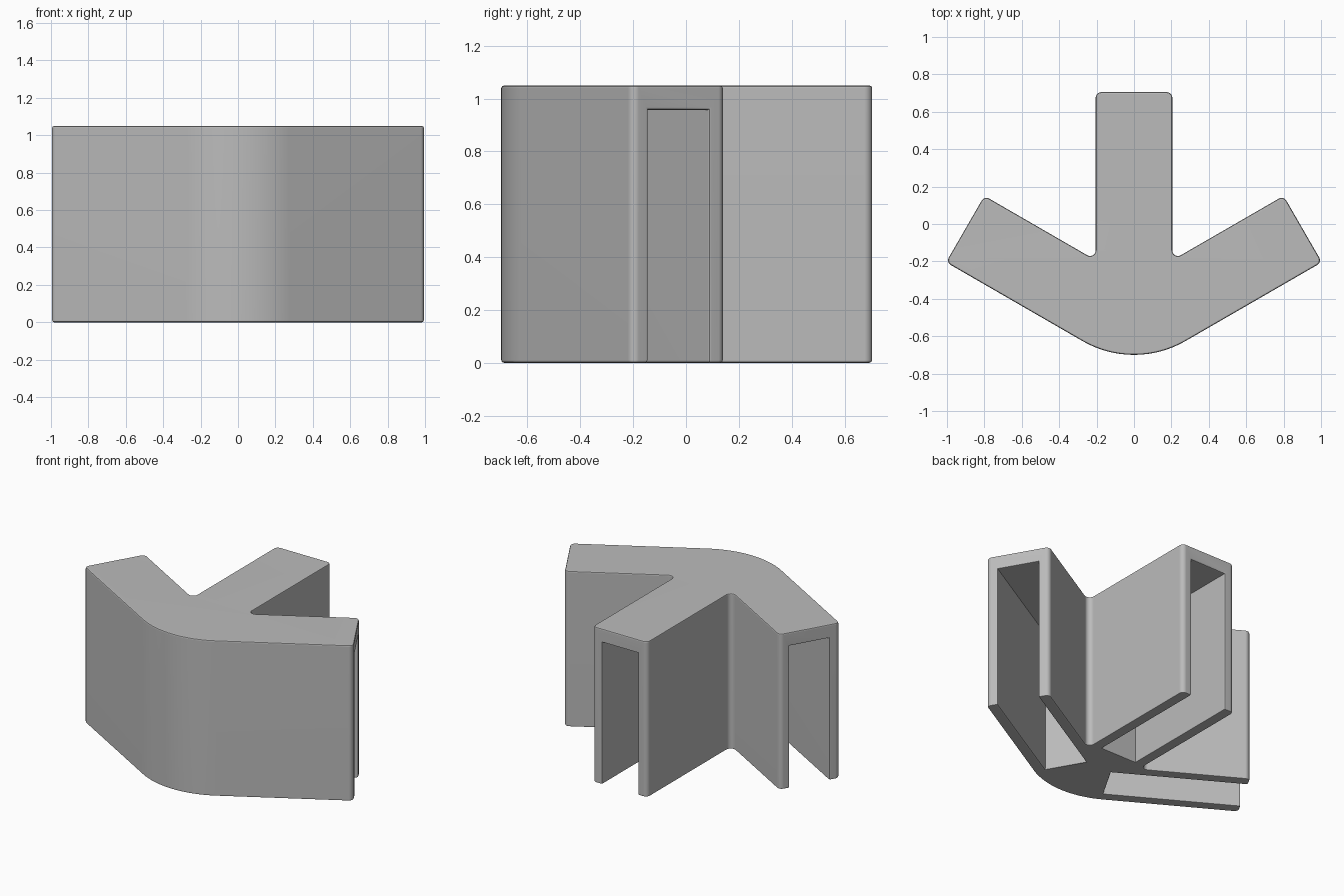
import bpy, bmesh, math
from mathutils import Vector, Matrix

HUB = Vector((0, -0.548))      # point where the three arm axes meet
HALF = 0.205                   # half width of an arm
SLOT = 0.132                   # half width of a slot
HEIGHT, SLOT_TOP = 1.05, 0.957
SIDE_LEN, BACK_LEN, SLOT_LEN = 1.042, 1.253, 0.85
CORNER_R, FRONT_R, EDGE = 0.03, 0.55, 0.011

if "Cube" in bpy.data.objects:
    bpy.data.objects.remove(bpy.data.objects["Cube"], do_unlink=True)

grey = bpy.data.materials.new("plain grey")
grey.use_nodes = True
colour = (0.5, 0.5, 0.5, 1)
grey.diffuse_color = colour
grey.node_tree.nodes["Principled BSDF"].inputs["Base Color"].default_value = colour


def fillet(a, corner, b, radius, steps):
    """Points of a round between the edges corner-a and corner-b."""
    u, v = (a - corner).normalized(), (b - corner).normalized()
    half = u.angle(v) / 2
    centre = corner + (u + v).normalized() * radius / math.sin(half)
    reach = radius / math.tan(half)
    start, end = corner + u * reach - centre, corner + v * reach - centre
    sweep = start.angle_signed(end)
    return [centre + Matrix.Rotation(-sweep * i / steps, 2) @ start
            for i in range(steps + 1)]


def prism(name, outline, z0, z1):
    bm = bmesh.new()
    base = bm.faces.new([bm.verts.new((p.x, p.y, z0)) for p in outline])
    top = bmesh.ops.extrude_face_region(bm, geom=[base])["geom"]
    bmesh.ops.translate(bm, vec=(0, 0, z1 - z0),
                        verts=[g for g in top if isinstance(g, bmesh.types.BMVert)])
    bmesh.ops.recalc_face_normals(bm, faces=bm.faces)
    mesh = bpy.data.meshes.new(name)
    bm.to_mesh(mesh)
    bm.free()
    obj = bpy.data.objects.new(name, mesh)
    bpy.context.collection.objects.link(obj)
    return obj


def along(angle, distance, offset):
    """Point on an arm, given distance from the hub and offset to its left."""
    d = Vector((math.cos(angle), math.sin(angle)))
    return HUB + d * distance + Vector((-d.y, d.x)) * offset


# Outline: front nose, left arm, notch, back arm, notch, right arm
LEFT, BACK, RIGHT = (math.radians(a) for a in (30, 90, 150))
notch = HALF / math.tan(math.radians(30))
corners = [
    (along(LEFT, -HALF * math.tan(math.radians(30)), -HALF), FRONT_R, 16),
    (along(LEFT, SIDE_LEN, -HALF), CORNER_R, 6),
    (along(LEFT, SIDE_LEN, HALF), CORNER_R, 6),
    (along(LEFT, notch, HALF), CORNER_R, 8),
    (along(BACK, BACK_LEN, -HALF), CORNER_R, 6),
    (along(BACK, BACK_LEN, HALF), CORNER_R, 6),
    (along(BACK, notch, HALF), CORNER_R, 8),
    (along(RIGHT, SIDE_LEN, -HALF), CORNER_R, 6),
    (along(RIGHT, SIDE_LEN, HALF), CORNER_R, 6),
]
outline = []
for i, (p, radius, steps) in enumerate(corners):
    after = corners[(i + 1) % len(corners)][0]
    outline += fillet(corners[i - 1][0], p, after, radius, steps)
body = prism("three_way_bracket", outline, 0, HEIGHT)

# Slots open at the arm ends and underneath
cutters = []
for name, angle, length in (("left", LEFT, SIDE_LEN), ("back", BACK, BACK_LEN),
                            ("right", RIGHT, SIDE_LEN)):
    near, far = length - SLOT_LEN, length + 0.2
    cutter = prism(name + "_slot_cutter",
                   [along(angle, near, -SLOT), along(angle, far, -SLOT),
                    along(angle, far, SLOT), along(angle, near, SLOT)],
                   -0.2, SLOT_TOP)
    cutter.hide_render = True
    cutters.append(cutter)
    cut = body.modifiers.new(name + " slot", "BOOLEAN")
    cut.operation, cut.solver, cut.object = "DIFFERENCE", "EXACT", cutter
bpy.context.view_layer.update()
graph = bpy.context.evaluated_depsgraph_get()
body.data = bpy.data.meshes.new_from_object(body.evaluated_get(graph))
body.modifiers.clear()
for cutter in cutters:
    bpy.data.objects.remove(cutter, do_unlink=True)

# Soften the outward sharp edges only
bm = bmesh.new()
bm.from_mesh(body.data)
sharp = [e for e in bm.edges
         if e.is_manifold and e.calc_face_angle_signed() > math.radians(40)]
bmesh.ops.bevel(bm, geom=sharp, offset=EDGE, segments=2, profile=0.5,
                affect="EDGES", clamp_overlap=True)
bm.to_mesh(body.data)
bm.free()

body.data.materials.clear()
body.data.materials.append(grey)
bpy.ops.object.select_all(action="DESELECT")
body.select_set(True)
bpy.context.view_layer.objects.active = body
bpy.ops.object.shade_smooth_by_angle(angle=math.radians(35))
weighted = body.modifiers.new("even shading", "WEIGHTED_NORMAL")
weighted.keep_sharp = True
